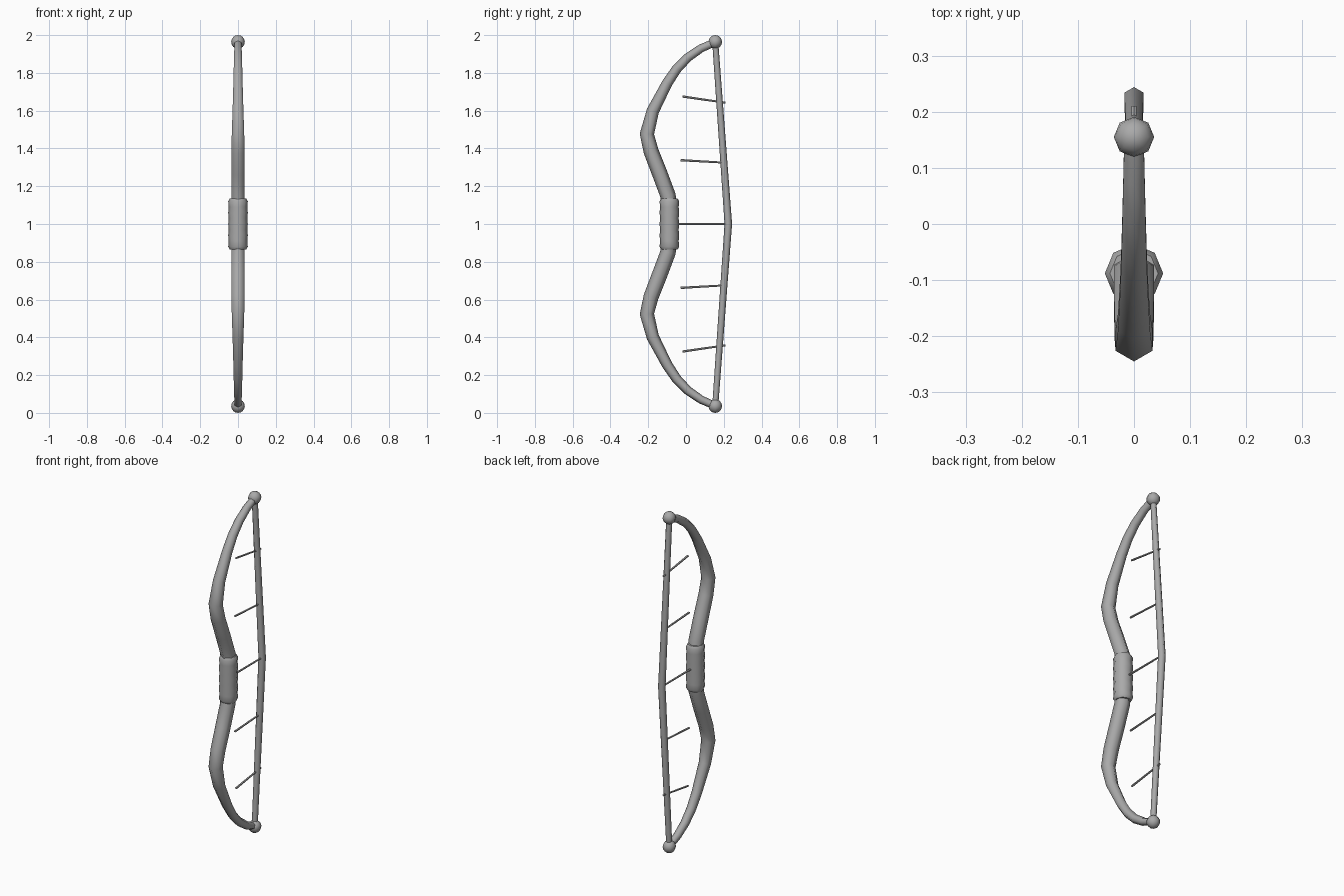
import bpy, bmesh, math
from mathutils import Vector

cube = bpy.data.objects.get("Cube")
if cube:
    bpy.data.objects.remove(cube, do_unlink=True)

grey = bpy.data.materials.new("plain_grey")
grey.use_nodes = True
grey.diffuse_color = (0.4, 0.4, 0.4, 1)
grey.node_tree.nodes["Principled BSDF"].inputs["Base Color"].default_value = (0.4, 0.4, 0.4, 1)


def finish(name, bm, angle=180):
    bmesh.ops.recalc_face_normals(bm, faces=bm.faces)
    mesh = bpy.data.meshes.new(name)
    bm.to_mesh(mesh)
    bm.free()
    obj = bpy.data.objects.new(name, mesh)
    bpy.context.collection.objects.link(obj)
    mesh.materials.append(grey)
    bpy.ops.object.select_all(action='DESELECT')
    obj.select_set(True)
    bpy.context.view_layer.objects.active = obj
    bpy.ops.object.shade_smooth_by_angle(angle=math.radians(angle))
    return obj


def tube(name, path, sides, angle=75):
    """Sweep a regular polygon along (y, z, radius) points in the x = 0 plane."""
    bm = bmesh.new()
    pts = [Vector((0, y, z)) for y, z, r in path]
    rings = []
    for i, p in enumerate(pts):
        tangent = (pts[min(i + 1, len(pts) - 1)] - pts[max(i - 1, 0)]).normalized()
        side = Vector((1, 0, 0))
        out = tangent.cross(side)
        ring = []
        for k in range(sides):
            a = math.tau * k / sides
            ring.append(bm.verts.new(p + path[i][2] * (out * math.cos(a) + side * math.sin(a))))
        rings.append(ring)
    for a, b in zip(rings, rings[1:]):
        for k in range(sides):
            n = (k + 1) % sides
            bm.faces.new((a[k], a[n], b[n], b[k]))
    bm.faces.new(rings[0])
    bm.faces.new(rings[-1])
    return finish(name, bm, angle)


def flip(path):
    return [(y, 2 - z, r) for y, z, r in path]


# Recurved limbs, upper one mirrored to make the lower one
limb = [(-0.088, 1.08, 0.041), (-0.095, 1.15, 0.041), (-0.14, 1.27, 0.041),
        (-0.185, 1.385, 0.04), (-0.207, 1.477, 0.038), (-0.175, 1.6, 0.033),
        (-0.1, 1.745, 0.028), (-0.05, 1.82, 0.026), (0.01, 1.882, 0.024),
        (0.08, 1.93, 0.022), (0.155, 1.963, 0.02)]
tube("upper_limb", limb, 6)
tube("lower_limb", flip(limb), 6)

# Wrapped grip with gently rippled sides
grip = [(-0.088, 0.865, 0.043)]
for i in range(9):
    grip.append((-0.088, 0.88 + 0.03 * i, 0.052 if i % 2 == 0 else 0.049))
grip.append((-0.088, 1.135, 0.043))
tube("grip", grip, 8, 60)

# Bowstring, bent slightly at the middle
tube("bowstring", [(0.155, 0.04, 0.016), (0.224, 1, 0.02), (0.155, 1.96, 0.016)], 6)

# Ball tips where the string meets the limbs
for name, z in (("lower_tip", 0.036), ("upper_tip", 1.964)):
    bm = bmesh.new()
    bmesh.ops.create_uvsphere(bm, u_segments=8, v_segments=8, radius=0.036)
    bmesh.ops.translate(bm, verts=bm.verts, vec=(0, 0.155, z))
    finish(name, bm)

# Thin cross rods fanned out along the string
rods = {"outer": [(-0.018, 1.675, 0.006), (0.21, 1.642, 0.005)],
        "inner": [(-0.028, 1.338, 0.006), (0.2, 1.325, 0.005)]}
for name, path in rods.items():
    tube("upper_%s_rod" % name, path, 6, 50)
    tube("lower_%s_rod" % name, flip(path), 6, 50)
tube("middle_rod", [(-0.045, 1, 0.006), (0.215, 1, 0.005)], 6, 50)
